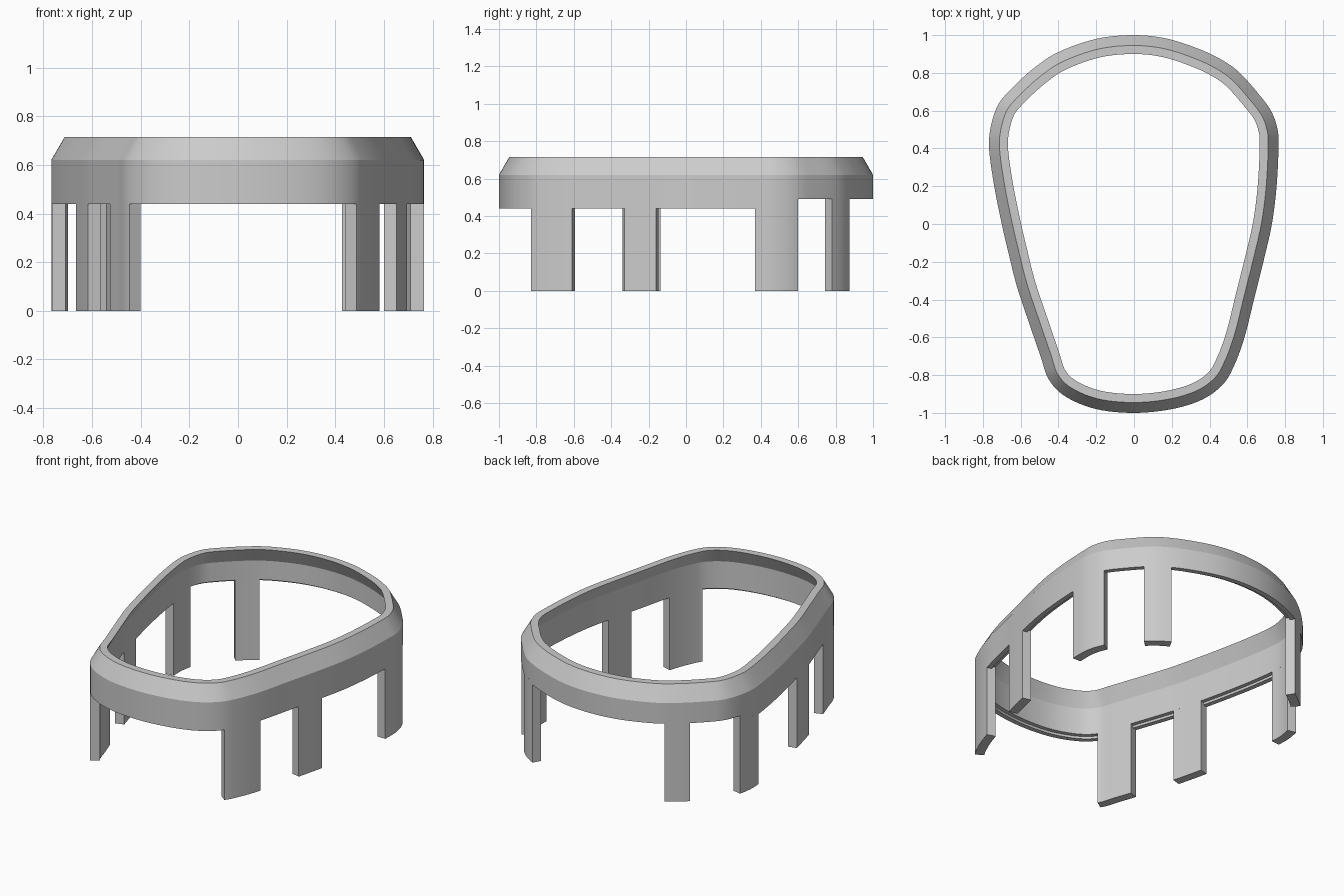
import bpy, bmesh, math
from mathutils import Vector

if "Cube" in bpy.data.objects:
    bpy.data.objects.remove(bpy.data.objects["Cube"])

# Outer outline seen from above, clockwise from the back centre
OUTLINE = [Vector(p) for p in [
    (0, 1), (.18, .98), (.36, .92), (.48, .86), (.56, .80), (.65, .70), (.725, .60),
    (.76, .50), (.765, .40), (.755, .20), (.73, 0), (.685, -.20), (.64, -.38),
    (.585, -.60), (.53, -.75), (.47, -.85), (.36, -.93), (.2, -.98), (0, -1),
    (-.2, -.98), (-.36, -.915), (-.45, -.825), (-.495, -.70), (-.55, -.54),
    (-.62, -.33), (-.67, -.13), (-.70, 0), (-.74, .20), (-.767, .40), (-.757, .52),
    (-.72, .63), (-.65, .715), (-.53, .825), (-.40, .91), (-.2, .98)]]
N, FRONT = len(OUTLINE), 18
WALL = .055


def pos(t):
    """Point on the closed smooth outline."""
    i, f = math.floor(t), t - math.floor(t)
    a, b, c, d = (OUTLINE[(i + k) % N] for k in (-1, 0, 1, 2))
    return .5 * (2 * b + (c - a) * f + (2 * a - 5 * b + 4 * c - d) * f ** 2
                 + (3 * b - a - 3 * c + d) * f ** 3)


def inset(t, dist):
    tan = (pos(t + .05) - pos(t - .05)).normalized()
    return pos(t) + Vector((tan.y, -tan.x)) * dist


def t_at(side, y):
    """Outline parameter where the right (1) or left (-1) side reaches height y."""
    lo, hi = (0, FRONT) if side > 0 else (N, FRONT)   # back end, front end
    for _ in range(40):
        mid = (lo + hi) / 2
        lo, hi = (mid, hi) if pos(mid).y > y else (lo, mid)
    return lo


def sweep(name, ts, profile, closed):
    """Sweep a closed (inset, z) profile along the outline."""
    bm = bmesh.new()
    rings = []
    for t in ts:
        ring = []
        for dist, z in profile(t):
            p = inset(t, dist)
            ring.append(bm.verts.new((p.x, p.y, z)))
        rings.append(ring)
    m = len(rings[0])
    pairs = list(zip(rings, rings[1:])) + ([(rings[-1], rings[0])] if closed else [])
    for a, b in pairs:
        for k in range(m):
            j = (k + 1) % m
            bm.faces.new((a[k], a[j], b[j], b[k]))
    if not closed:
        bm.faces.new(rings[0])
        bm.faces.new(rings[-1])
    bmesh.ops.recalc_face_normals(bm, faces=bm.faces)
    me = bpy.data.meshes.new(name)
    bm.to_mesh(me)
    bm.free()
    me.shade_smooth()
    me.set_sharp_from_angle(angle=math.radians(25))
    ob = bpy.data.objects.new(name, me)
    bpy.context.collection.objects.link(ob)
    return ob


# Rim band with sloped top; its lower edge is raised at the back
step_r, step_l = t_at(1, .60), t_at(-1, .54)


def band_profile(t):
    zb = .44 if step_r <= t <= step_l else .49
    return [(0, zb), (0, .62), (.055, .715), (.10, .715), (WALL, .625),
            (WALL, zb + .015), (.03, zb + .015), (.03, zb)]


ts = [i / 6 for i in range(N * 6)]
ts += [step_r - .005, step_r, step_l, step_l + .005]
sweep("rim_band", sorted(set(ts)), band_profile, True)

# Legs: name, side, front y, back y, top z
LEGS = [("front", 1, -.83, -.61, .455), ("front", -1, -.83, -.61, .455),
        ("middle", 1, -.33, -.16, .455), ("middle", -1, -.34, -.15, .455),
        ("rear_side", 1, .37, .60, .455), ("rear_side", -1, .37, .54, .455),
        ("back", 1, .78, .875, .505), ("back", -1, .785, .875, .505)]
for part, side, y0, y1, top in LEGS:
    a, b = t_at(side, y0), t_at(side, y1)
    path = [a + (b - a) * i / 12 for i in range(13)]
    sweep(f"{part}_leg_{'right' if side > 0 else 'left'}", path,
          lambda t: [(0, 0), (0, top), (WALL, top), (WALL, 0)], False)
